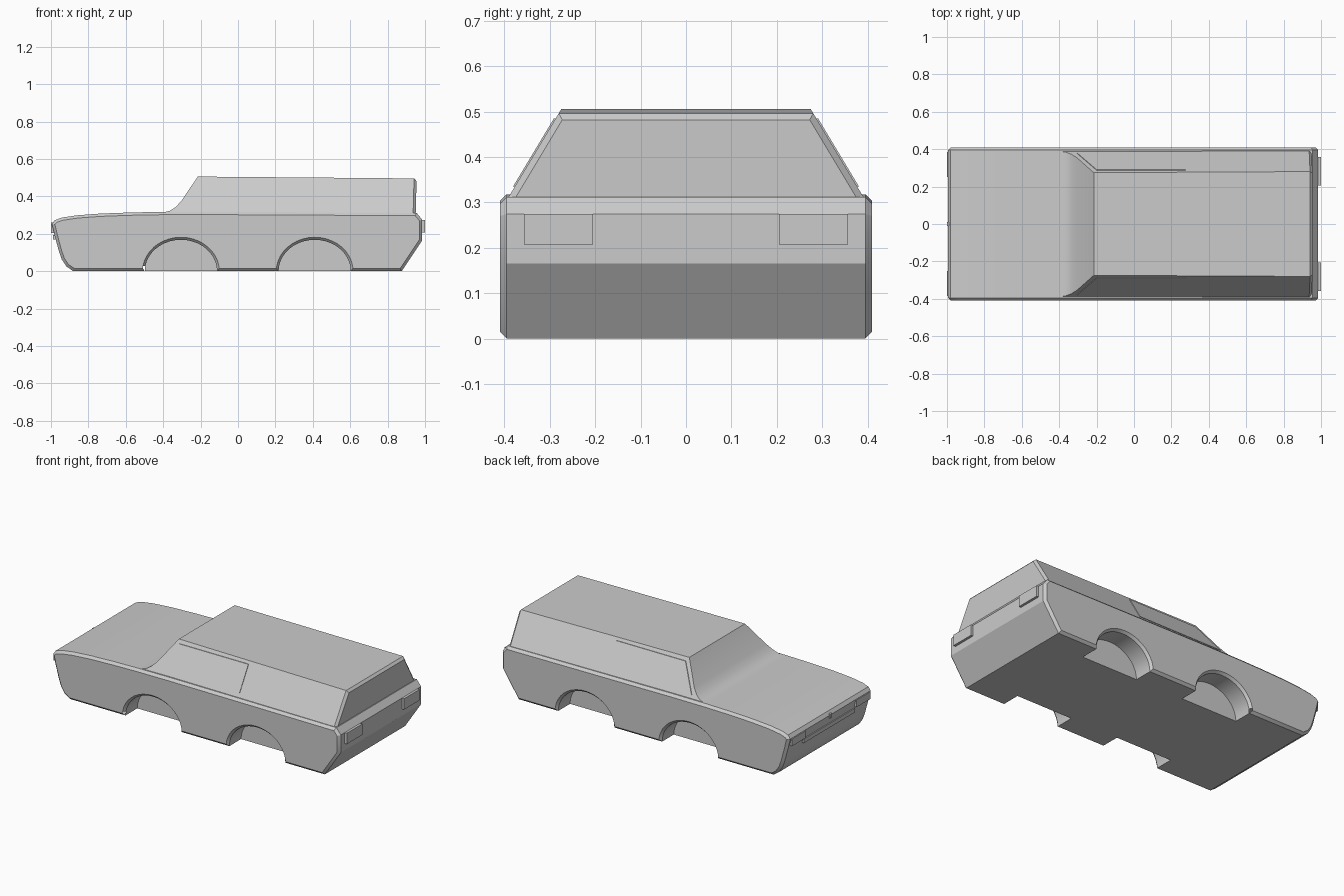
import bpy, bmesh, math

if "Cube" in bpy.data.objects:
    bpy.data.objects.remove(bpy.data.objects["Cube"])


def loft(name, rings, inset=0.0, rear_bevel=0.0):
    """Skin equal-length rings of 3D points and cap both ends."""
    bm = bmesh.new()
    vs = [[bm.verts.new(p) for p in ring] for ring in rings]
    n = len(vs[0])
    for a, b in zip(vs, vs[1:]):
        for i in range(n):
            j = (i + 1) % n
            bm.faces.new((a[i], a[j], b[j], b[i]))
    caps = [bm.faces.new(vs[0]), bm.faces.new(vs[-1])]
    bmesh.ops.recalc_face_normals(bm, faces=bm.faces)
    if inset:
        bmesh.ops.inset_individual(bm, faces=caps, thickness=inset, depth=0.015,
                                   use_even_offset=True)
    if rear_bevel:
        edges = [e for e in bm.edges if all(v.co.x > 0.94 for v in e.verts)
                 and max(v.co.z for v in e.verts) > 0.4]
        bmesh.ops.bevel(bm, geom=edges, offset=rear_bevel, segments=1, affect='EDGES')
    me = bpy.data.meshes.new(name)
    bm.to_mesh(me)
    bm.free()
    ob = bpy.data.objects.new(name, me)
    bpy.context.collection.objects.link(ob)
    return ob


def boolean(target, tool, op):
    m = target.modifiers.new(op, 'BOOLEAN')
    m.operation, m.object, m.solver = op, tool, 'EXACT'
    bpy.context.view_layer.objects.active = target
    bpy.ops.object.modifier_apply(modifier=m.name)
    bpy.data.objects.remove(tool)


def box(name, x0, x1, y0, y1, z0, z1):
    ring = [(x0, z0), (x1, z0), (x1, z1), (x0, z1)]
    return loft(name, [[(x, y, z) for x, z in ring] for y in (y0, y1)])


def cabin_y(z):
    return 0.395 - 0.6 * (z - 0.305)


# Lower body: side profile with chamfered flanks
hull = [(-0.88, 0), (0.875, 0), (0.985, 0.165), (0.985, 0.275), (0.955, 0.312),
        (-0.2, 0.318), (-0.42, 0.317), (-0.58, 0.314), (-0.74, 0.308), (-0.86, 0.299),
        (-0.94, 0.287), (-0.98, 0.273), (-0.995, 0.252), (-0.98, 0.19),
        (-0.957, 0.105), (-0.942, 0.063), (-0.918, 0.026)]
body = loft("car_body", [[(x, y, z) for x, z in hull] for y in (-0.395, 0.395)], inset=0.015)

# Cabin with leaning sides and a curved windscreen base
top = [(-0.42, 0.30), (-0.39, 0.317), (-0.365, 0.323), (-0.335, 0.342), (-0.305, 0.373),
       (-0.215, 0.506), (0.955, 0.496), (0.95, 0.30)]
cabin = loft("cabin", [[(x, s * cabin_y(z), z) for x, z in top] for s in (-1, 1)],
             rear_bevel=0.014)
boolean(body, cabin, 'UNION')


# Wheel wells with a flared lip
def arch(cx, y, rx, rz):
    pts = [(cx + rx * math.cos(math.pi * i / 20), y, rz * math.sin(math.pi * i / 20))
           for i in range(21)]
    return pts + [(cx - rx, y, -0.05), (cx + rx, y, -0.05)]


for cx in (-0.305, 0.41):
    for s in (-1, 1):
        well = loft("wheel_well", [arch(cx, s * 0.28, 0.193, 0.168),
                                   arch(cx, s * 0.395, 0.193, 0.168),
                                   arch(cx, s * 0.43, 0.222, 0.200)])
        boolean(body, well, 'DIFFERENCE')

bpy.ops.object.select_all(action='DESELECT')
body.select_set(True)
bpy.context.view_layer.objects.active = body
bpy.ops.object.shade_smooth_by_angle(angle=math.radians(25))

# Side windows, tail lights and headlights on both sides
glass = [(-0.305, 0.335), (0.275, 0.335), (0.275, 0.485), (-0.2, 0.485)]
for s, side in ((-1, "right"), (1, "left")):
    loft("side_window_" + side,
         [[(x, s * (cabin_y(z) + d), z) for x, z in glass] for d in (-0.01, 0.004)])
    box("tail_light_" + side, 0.96, 1.0, s * 0.205, s * 0.357, 0.207, 0.275)
    box("headlight_" + side, -1.0, -0.95, s * 0.25, s * 0.385, 0.205, 0.25)

# Grille bar and small bonnet badge
box("grille_bar", -0.988, -0.95, -0.25, 0.25, 0.17, 0.195)
box("bonnet_badge", -1.0, -0.97, -0.01, 0.01, 0.235, 0.26)
